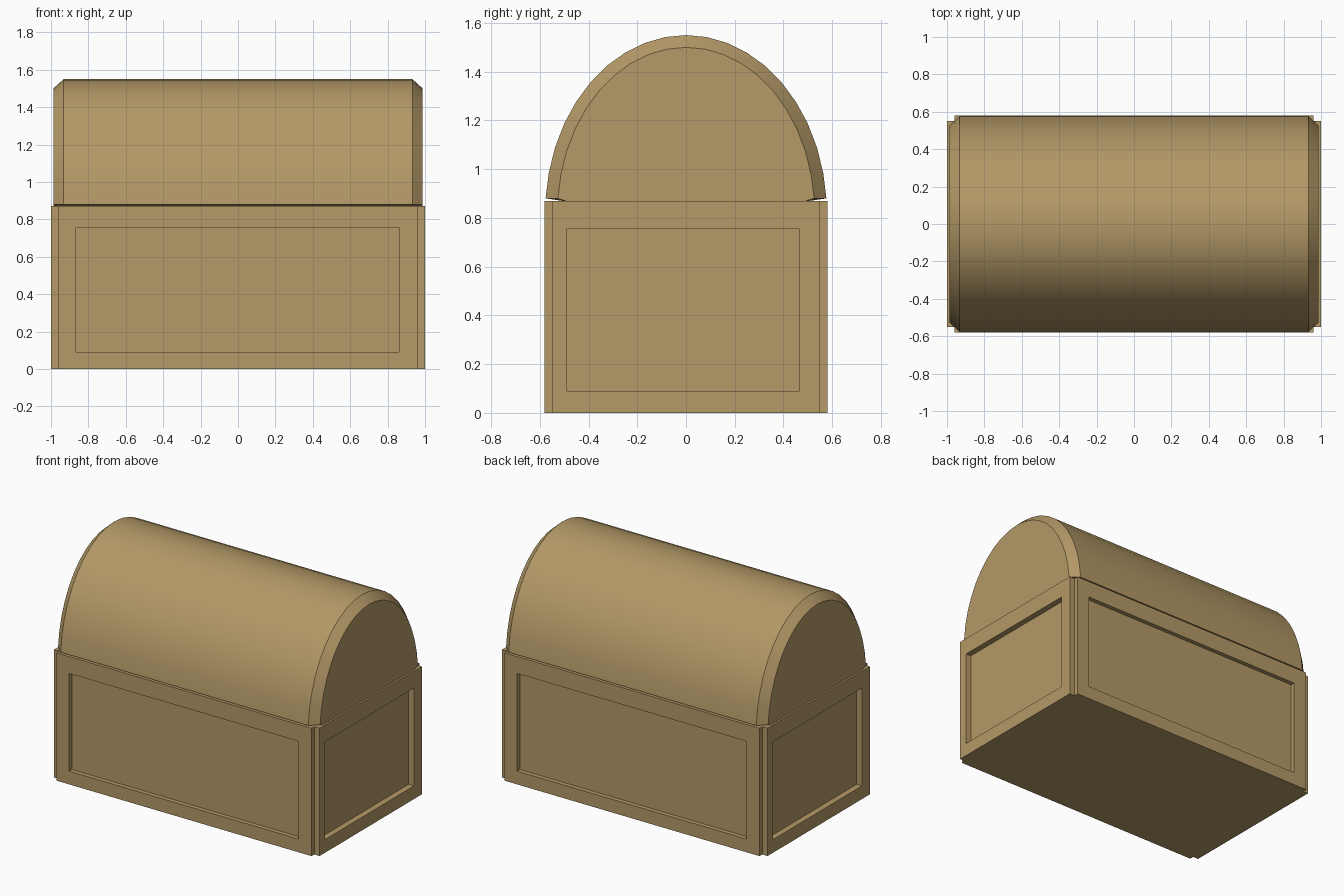
import bpy, bmesh, math
from mathutils import Matrix

if "Cube" in bpy.data.objects:
    bpy.data.objects.remove(bpy.data.objects["Cube"])

wood = bpy.data.materials.new("tan_wood")
wood.diffuse_color = (0.456, 0.319, 0.136, 1.0)
wood.use_nodes = True
wood.node_tree.nodes["Principled BSDF"].inputs["Base Color"].default_value = wood.diffuse_color


def add_object(name, bm):
    bmesh.ops.recalc_face_normals(bm, faces=bm.faces)
    mesh = bpy.data.meshes.new(name)
    bm.to_mesh(mesh)
    bm.free()
    mesh.materials.append(wood)
    obj = bpy.data.objects.new(name, mesh)
    bpy.context.collection.objects.link(obj)
    return obj


# Body core: its sides are the sunken panels
HX, HY, TOP = 0.96, 0.55, 0.87
bm = bmesh.new()
bmesh.ops.create_cube(bm, size=1, matrix=Matrix.Translation((0, 0, TOP / 2))
                      @ Matrix.Diagonal((2 * HX, 2 * HY, TOP, 1)))
add_object("chest_body", bm)


# Raised rectangular frame on one wall, leaving an opening for the panel
def wall_frame(name, half, dist, depth, left, right, angle):
    outer = [(-half, 0), (half, 0), (half, TOP), (-half, TOP)]
    inner = [(left, 0.09), (right, 0.09), (right, 0.755), (left, 0.755)]
    bm = bmesh.new()
    rings = [[bm.verts.new((x, -d, z)) for x, z in ring]
             for ring, d in ((outer, dist), (outer, dist + depth),
                             (inner, dist + depth), (inner, dist))]
    for a, b in zip(rings, rings[1:] + rings[:1]):
        for i in range(4):
            j = (i + 1) % 4
            bm.faces.new((a[i], a[j], b[j], b[i]))
    bm.transform(Matrix.Rotation(angle, 4, 'Z'))
    add_object(name, bm)


for name, angle in (("front_frame", 0), ("back_frame", math.pi)):
    wall_frame(name, HX, HY, 0.03, -0.865, 0.86, angle)
for name, angle in (("right_frame", math.pi / 2), ("left_frame", -math.pi / 2)):
    wall_frame(name, HY, HX, 0.04, -0.49, 0.465, angle)


# Domed lid: elliptical arch lofted along x with chamfered ends
def arch(a, b, steps=20):
    centre, base = 0.82, 0.88
    start = math.asin((base - centre) / b)
    pts = []
    for i in range(steps + 1):
        t = start + (math.pi - 2 * start) * i / steps
        pts.append((a * math.cos(t), centre + b * math.sin(t)))
    return pts + [(-0.48, 0.866), (0.48, 0.866)]


small, large = arch(0.528, 0.68), arch(0.578, 0.73)
bm = bmesh.new()
sections = [[bm.verts.new((x, y, z)) for y, z in prof]
            for x, prof in ((-0.987, small), (-0.932, large),
                            (0.932, large), (0.987, small))]
for a, b in zip(sections, sections[1:]):
    for i in range(len(a)):
        j = (i + 1) % len(a)
        bm.faces.new((a[i], a[j], b[j], b[i]))
bm.faces.new(sections[0])
bm.faces.new(sections[-1])
lid = add_object("domed_lid", bm)

bpy.context.view_layer.objects.active = lid
lid.select_set(True)
bpy.ops.object.shade_smooth_by_angle(angle=math.radians(30))
